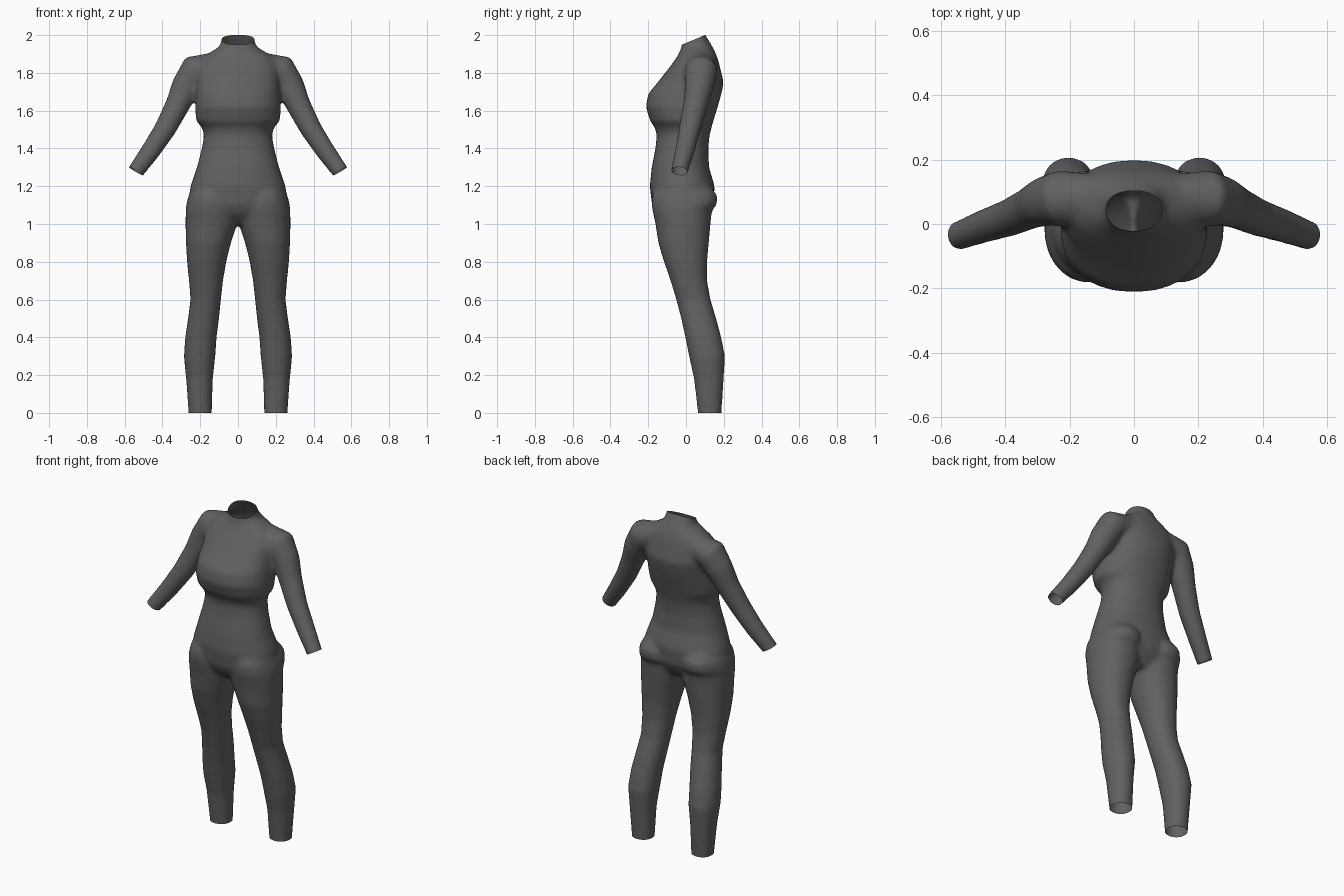
import bpy, bmesh, math
from mathutils import Vector

cube = bpy.data.objects.get("Cube")
if cube:
    bpy.data.objects.remove(cube, do_unlink=True)

SIDES = 32
bm = bmesh.new()


def oval(center, u, v, power=2.0):
    """Ring of points on a rounded oval spanned by half-axes u and v."""
    ring = []
    for i in range(SIDES):
        a = 2 * math.pi * i / SIDES
        c, s = math.cos(a), math.sin(a)
        cu = math.copysign(abs(c) ** (2 / power), c)
        sv = math.copysign(abs(s) ** (2 / power), s)
        ring.append(center + u * cu + v * sv)
    return ring


def loft(rings):
    """Closed tube through a list of rings."""
    loops = [[bm.verts.new(p) for p in ring] for ring in rings]
    faces = [bm.faces.new(loops[0]), bm.faces.new(loops[-1])]
    for a, b in zip(loops, loops[1:]):
        for i in range(SIDES):
            j = (i + 1) % SIDES
            faces.append(bm.faces.new((a[i], a[j], b[j], b[i])))
    bmesh.ops.recalc_face_normals(bm, faces=faces)


def level_ring(z, x0, x1, front, back, power):
    """Horizontal section between the given x and y limits."""
    center = Vector(((x0 + x1) / 2, (front + back) / 2, z))
    return oval(center, Vector(((x1 - x0) / 2, 0, 0)),
                Vector((0, (back - front) / 2, 0)), power)


# Torso and neck: height, half width, front, back
torso = [
    (1.00, .19, -.10, .08), (1.05, .24, -.155, .12), (1.10, .265, -.18, .145),
    (1.20, .252, -.192, .152), (1.30, .218, -.182, .122),
    (1.40, .192, -.162, .118), (1.47, .18, -.155, .125),
    (1.51, .19, -.165, .135), (1.545, .222, -.19, .145),
    (1.62, .228, -.213, .168), (1.69, .222, -.20, .188),
    (1.75, .22, -.15, .20), (1.82, .22, -.095, .183),
    (1.87, .20, -.058, .17), (1.905, .155, -.036, .157),
    (1.935, .105, -.025, .142), (1.96, .088, -.02, .128),
    (2.00, .086, -.018, .103), (2.06, .085, -.015, .08),
]
loft([level_ring(z, -w, w, f, b, 2.2) for z, w, f, b in torso])

# Legs: height, inner x, outer x, front, back
leg = [
    (1.22, .05, .22, -.14, .11), (1.15, .02, .262, -.18, .168),
    (1.10, .006, .275, -.182, .163), (1.07, .0, .277, -.177, .137),
    (1.00, .004, .278, -.162, .13), (.90, .037, .276, -.147, .121),
    (.80, .062, .27, -.117, .112), (.70, .079, .26, -.082, .112),
    (.60, .09, .252, -.052, .13), (.50, .10, .265, -.026, .16),
    (.40, .113, .28, -.004, .187), (.30, .12, .287, .016, .207),
    (.18, .133, .275, .042, .20), (.0, .138, .262, .063, .188),
    (-.06, .138, .262, .065, .188),
]
for side in (1, -1):
    loft([level_ring(z, side * i, side * o, f, b, 2.15) for z, i, o, f, b in leg])

# Arms: centre x, y, z and radius, with rings square to the path
arm = [
    (.12, .08, 1.835, .075), (.23, .08, 1.81, .087), (.275, .07, 1.73, .077),
    (.32, .05, 1.63, .065), (.385, .02, 1.505, .058), (.46, -.005, 1.39, .052),
    (.54, -.035, 1.28, .045), (.60, -.055, 1.19, .043),
]
for side in (1, -1):
    pts = [Vector((side * x, y, z)) for x, y, z, r in arm]
    rings = []
    for k, p in enumerate(pts):
        t = (pts[min(k + 1, len(pts) - 1)] - pts[max(k - 1, 0)]).normalized()
        u = t.cross(Vector((0, 1, 0))).normalized()
        rings.append(oval(p, u * arm[k][3], t.cross(u) * arm[k][3]))
    loft(rings)

# Fuse the tubes into one skin with soft joins
mesh = bpy.data.meshes.new("suit_blank")
bm.to_mesh(mesh)
bm.free()
blank = bpy.data.objects.new("suit_blank", mesh)
bpy.context.collection.objects.link(blank)
fuse = blank.modifiers.new("fuse", 'REMESH')
fuse.mode = 'VOXEL'
fuse.voxel_size = 0.012
soften = blank.modifiers.new("soften", 'SMOOTH')
soften.factor = 0.5
soften.iterations = 10
graph = bpy.context.evaluated_depsgraph_get()
skin = bpy.data.meshes.new_from_object(blank.evaluated_get(graph))
bpy.data.objects.remove(blank, do_unlink=True)

# Cut the neck, wrist and ankle openings
bm = bmesh.new()
bm.from_mesh(skin)


def open_end(point, normal, inside):
    faces = [f for f in bm.faces if inside(f.calc_center_median())]
    edges = {e for f in faces for e in f.edges}
    verts = {v for f in faces for v in f.verts}
    bmesh.ops.bisect_plane(bm, geom=faces + list(edges) + list(verts),
                           plane_co=point, plane_no=normal, clear_outer=True)


open_end((0, -.02, 1.95), (0, -.05, .12), lambda c: c.z > 1.9 and abs(c.x) < .15)
open_end((0, 0, 0), (0, 0, -1), lambda c: c.z < .1)
for side in (1, -1):
    open_end((side * .54, -.035, 1.28), (side * .5, -.1, -.86),
             lambda c: c.x * side > .44 and c.z > 1)
for f in bm.faces:
    f.smooth = True
bm.to_mesh(skin)
bm.free()

# Cloth colour
cloth = bpy.data.materials.new("dark_grey_cloth")
cloth.use_nodes = True
color = (.12, .12, .12, 1)
cloth.diffuse_color = color
cloth.node_tree.nodes["Principled BSDF"].inputs["Base Color"].default_value = color
skin.materials.clear()
skin.materials.append(cloth)
skin.name = "bodysuit"
suit = bpy.data.objects.new("bodysuit", skin)
bpy.context.collection.objects.link(suit)
